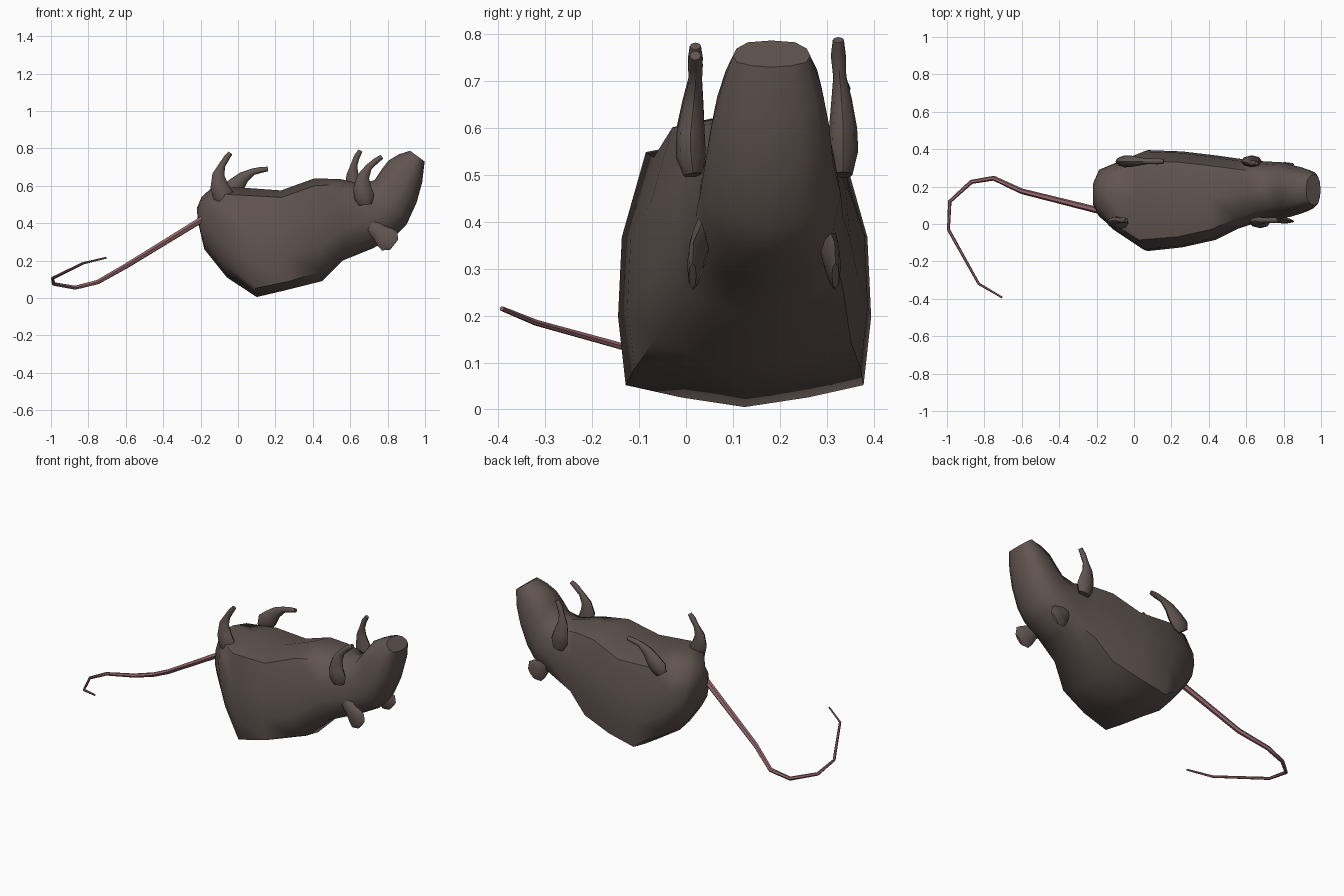
import bpy, bmesh, math
from mathutils import Vector


def material(name, rgb):
    m = bpy.data.materials.new(name)
    m.diffuse_color = (*rgb, 1)
    return m


FUR = material("brown fur", (0.118, 0.089, 0.080))
PINK = material("tail pink", (0.30, 0.135, 0.150))


def skin(name, rings, mat):
    """Skin a closed surface through a list of equal-length rings."""
    bm = bmesh.new()
    vs = [[bm.verts.new(p) for p in r] for r in rings]
    n = len(rings[0])
    for a, b in zip(vs, vs[1:]):
        for i in range(n):
            j = (i + 1) % n
            bm.faces.new((a[i], a[j], b[j], b[i]))
    bm.faces.new(vs[0])
    bm.faces.new(vs[-1])
    bmesh.ops.recalc_face_normals(bm, faces=bm.faces)
    me = bpy.data.meshes.new(name)
    bm.to_mesh(me)
    bm.free()
    me.materials.append(mat)
    ob = bpy.data.objects.new(name, me)
    bpy.context.collection.objects.link(ob)
    bpy.ops.object.select_all(action='DESELECT')
    bpy.context.view_layer.objects.active = ob
    ob.select_set(True)
    bpy.ops.object.shade_smooth_by_angle(angle=math.radians(50))
    return ob


def limb(name, path, radii, mat, sides=8, ref=(0, 1, 0)):
    """Tapered tube; radii are (across, along ref) for each path point."""
    pts = [Vector(p) for p in path]
    rings = []
    for k, p in enumerate(pts):
        t = (pts[min(k + 1, len(pts) - 1)] - pts[max(k - 1, 0)]).normalized()
        u = Vector(ref).cross(t).normalized()
        v = t.cross(u)
        a, b = radii[k]
        rings.append([p + u * a * math.cos(2 * math.pi * i / sides)
                      + v * b * math.sin(2 * math.pi * i / sides) for i in range(sides)])
    return skin(name, rings, mat)


# body and head: back x,z / belly x,z / y min, y max / boxiness
BODY = [
    (-0.215, 0.41, -0.22, 0.48, 0.10, 0.22, 0.0),
    (-0.18, 0.26, -0.195, 0.54, 0.04, 0.29, 0.3),
    (-0.06, 0.11, -0.14, 0.59, -0.04, 0.33, 0.7),
    (0.10, 0.005, 0.02, 0.59, -0.145, 0.395, 1.0),
    (0.27, 0.045, 0.23, 0.575, -0.125, 0.388, 1.0),
    (0.45, 0.09, 0.41, 0.64, -0.085, 0.367, 0.9),
    (0.56, 0.20, 0.55, 0.635, -0.025, 0.35, 0.7),
    (0.72, 0.265, 0.66, 0.61, 0.02, 0.335, 0.5),
    (0.84, 0.33, 0.73, 0.63, 0.03, 0.33, 0.4),
    (0.90, 0.39, 0.77, 0.69, 0.04, 0.315, 0.4),
    (0.955, 0.51, 0.805, 0.735, 0.055, 0.305, 0.4),
    (0.985, 0.62, 0.86, 0.768, 0.075, 0.29, 0.4),
    (0.998, 0.73, 0.92, 0.787, 0.10, 0.265, 0.4),
]
BOX = [(0, 0), (0.50, 0.035), (0.94, 0.08), (1, 0.33), (0.97, 0.62), (0.78, 0.93), (0, 1)]


def body_ring(bx, bz, tx, tz, y0, y1, box):
    half = []
    for k, (u, v) in enumerate(BOX):
        a = math.pi * k / 6
        half.append((u * box + math.sin(a) * (1 - box),
                     v * box + (1 - math.cos(a)) / 2 * (1 - box)))
    full = half + [(-u, v) for u, v in half[-2:0:-1]]
    cy, w = (y0 + y1) / 2, (y1 - y0) / 2
    return [Vector((bx + (tx - bx) * v, cy + w * u, bz + (tz - bz) * v)) for u, v in full]


skin("body", [body_ring(*r) for r in BODY], FUR)

# four curled legs pointing up
LEG_R = [(0.035, 0.02), (0.055, 0.032), (0.048, 0.03), (0.032, 0.022),
         (0.018, 0.014), (0.016, 0.016), (0.012, 0.012)]
LEGS = {
    "near_hind_leg": [(-0.06, 0.0, 0.51), (-0.08, 0.005, 0.55), (-0.10, 0.01, 0.60),
                      (-0.105, 0.015, 0.66), (-0.085, 0.02, 0.71), (-0.06, 0.02, 0.75), (-0.04, 0.02, 0.775)],
    "far_hind_leg": [(-0.07, 0.335, 0.53), (-0.05, 0.335, 0.56), (-0.01, 0.335, 0.60),
                     (0.03, 0.335, 0.645), (0.08, 0.335, 0.675), (0.125, 0.335, 0.685), (0.16, 0.335, 0.69)],
    "near_front_leg": [(0.68, 0.015, 0.50), (0.675, 0.01, 0.54), (0.665, 0.01, 0.59),
                       (0.67, 0.015, 0.65), (0.70, 0.02, 0.70), (0.74, 0.02, 0.735), (0.77, 0.02, 0.755)],
    "far_front_leg": [(0.64, 0.335, 0.50), (0.63, 0.335, 0.55), (0.62, 0.335, 0.60),
                      (0.612, 0.332, 0.66), (0.62, 0.328, 0.71), (0.635, 0.325, 0.755), (0.655, 0.325, 0.788)],
}
for name, path in LEGS.items():
    limb(name, path, LEG_R, FUR)

# flattened round ears on both sides of the head
EAR_R = [(0.04, 0.02), (0.043, 0.022), (0.06, 0.018), (0.065, 0.014), (0.035, 0.008)]
for name, y, s in (("near_ear", 0.03, -1), ("far_ear", 0.303, 1)):
    limb(name, [(0.71, y - s * 0.01, 0.385), (0.75, y, 0.355), (0.785, y + s * 0.008, 0.325),
                (0.81, y + s * 0.014, 0.305), (0.835, y + s * 0.016, 0.285)], EAR_R, FUR)

# long curved tail
TAIL = [(-0.16, 0.065, 0.44), (-0.38, 0.12, 0.305), (-0.60, 0.175, 0.17), (-0.75, 0.245, 0.085),
        (-0.87, 0.225, 0.055), (-0.985, 0.12, 0.075), (-0.992, -0.03, 0.105),
        (-0.83, -0.32, 0.185), (-0.705, -0.393, 0.215)]
limb("tail", TAIL, [(0.018 - 0.0016 * k,) * 2 for k in range(len(TAIL))], PINK, 6, (0, 0, 1))
